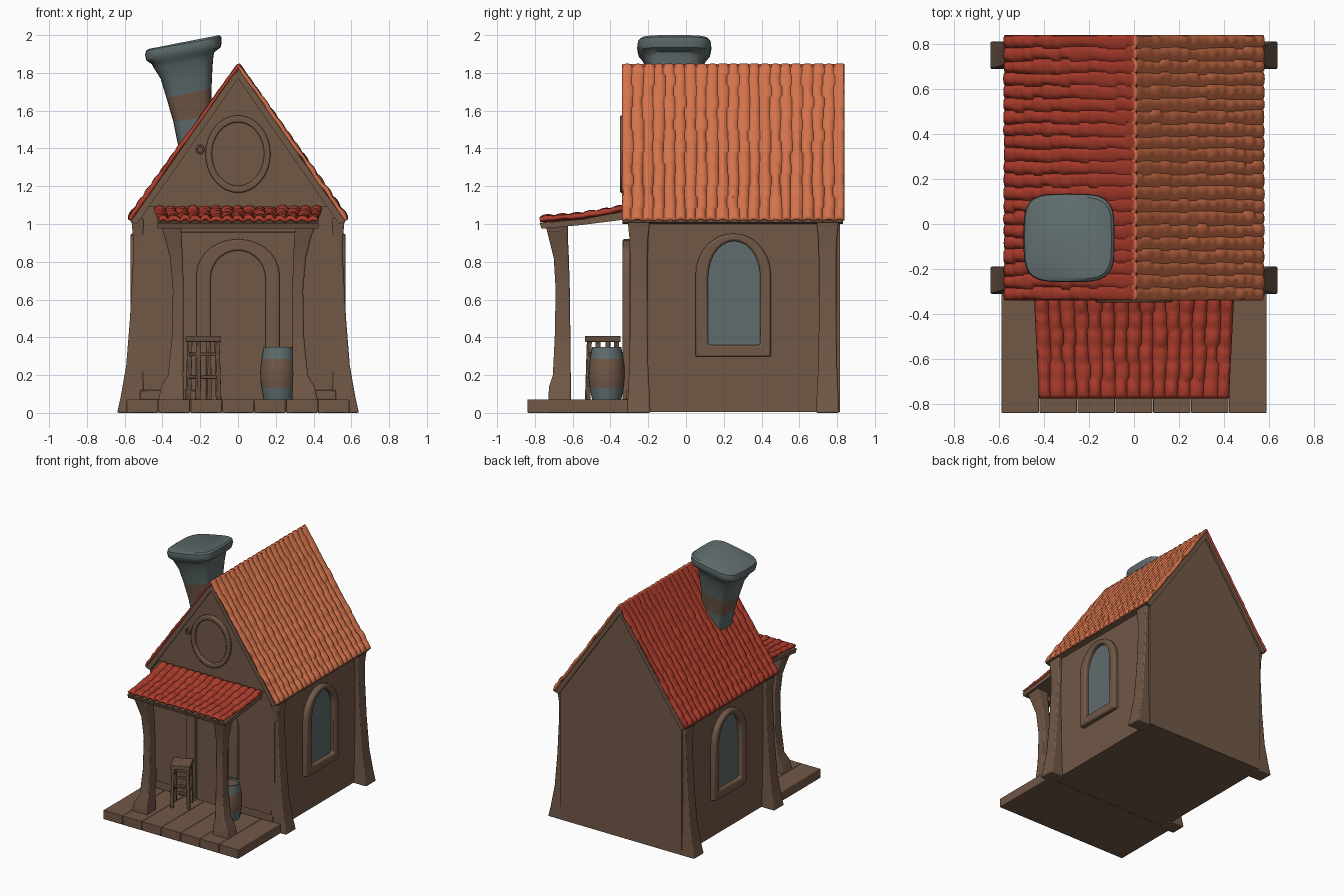
import bpy, bmesh, math, random
from mathutils import Vector

if "Cube" in bpy.data.objects:
    bpy.data.objects.remove(bpy.data.objects["Cube"])

random.seed(4)


def material(name, rgb):
    m = bpy.data.materials.new(name)
    m.diffuse_color = (*rgb, 1)
    m.use_nodes = True
    m.node_tree.nodes["Principled BSDF"].inputs["Base Color"].default_value = m.diffuse_color
    return m


WOOD = material("brown wood", (0.165, 0.098, 0.062))
RED = material("red tile", (0.42, 0.046, 0.025))
ORANGE = material("orange tile", (0.66, 0.17, 0.07))
GREY = material("blue grey", (0.115, 0.15, 0.15))


def make(name, verts, faces, mats, bevel=0.0):
    me = bpy.data.meshes.new(name)
    me.from_pydata([tuple(v) for v in verts], [], faces)
    bm = bmesh.new()
    bm.from_mesh(me)
    bmesh.ops.recalc_face_normals(bm, faces=bm.faces)
    bm.to_mesh(me)
    bm.free()
    for m in mats:
        me.materials.append(m)
    ob = bpy.data.objects.new(name, me)
    bpy.context.collection.objects.link(ob)
    if bevel:
        b = ob.modifiers.new("bevel", "BEVEL")
        b.width, b.segments = bevel, 2
    return ob


def loft(name, rings, mats, bevel=0.0):
    """Closed skin through rings of equal point count."""
    n = len(rings[0])
    faces = [(k * n + i, k * n + (i + 1) % n, (k + 1) * n + (i + 1) % n, (k + 1) * n + i)
             for k in range(len(rings) - 1) for i in range(n)]
    faces += [tuple(range(n)), tuple(range((len(rings) - 1) * n, len(rings) * n))]
    return make(name, [v for r in rings for v in r], faces, mats, bevel)


def place(pts, axis, t):
    return [(t, p, q) if axis == "x" else (p, t, q) for p, q in pts]


def prism(name, pts, axis, a, b, mat, bevel=0.0):
    return loft(name, [place(pts, axis, a), place(pts, axis, b)], [mat], bevel)


def frame(name, outer, inner, axis, a, b, bevel=0.008):
    n = len(outer)
    rings = [place(outer, axis, a), place(outer, axis, b), place(inner, axis, b), place(inner, axis, a)]
    faces = [(k * n + i, k * n + (i + 1) % n, (k + 1) % 4 * n + (i + 1) % n, (k + 1) % 4 * n + i)
             for k in range(4) for i in range(n)]
    return make(name, [v for r in rings for v in r], faces, [WOOD], bevel)


def box(name, lo, hi, mat=WOOD, bevel=0.0):
    sq = [(lo[0], lo[2]), (hi[0], lo[2]), (hi[0], hi[2]), (lo[0], hi[2])]
    return prism(name, sq, "y", lo[1], hi[1], mat, bevel)


def rect(x0, x1, y0, y1, z):
    return [(x0, y0, z), (x1, y0, z), (x1, y1, z), (x0, y1, z)]


def arch(c, hw, z0, z1, rise, n=14):
    pts = [(c - hw, z0), (c + hw, z0)]
    return pts + [(c + hw * math.cos(math.pi * i / n), z1 - rise + rise * math.sin(math.pi * i / n))
                  for i in range(n + 1)]


def ellipse(cx, cz, rx, rz, n=32):
    return [(cx + rx * math.cos(math.tau * i / n), cz + rz * math.sin(math.tau * i / n)) for i in range(n)]


def tiles(name, corner, across, down, cols, rows, mat, amp, thick, sag=0.0, taper=0.0, flat_top=0.0):
    """Bulging tile rows: 'across' runs along the ridge, 'down' towards the eave."""
    corner, across, down = Vector(corner), Vector(across), Vector(down)
    nrm = across.cross(down).normalized()
    nrm *= 1 if nrm.z > 0 else -1
    su, sv = 6, 5
    jit = [[random.uniform(0.65, 1.1) for _ in range(cols)] for _ in range(rows)]
    wob = [[random.uniform(-0.12, 0.12) for _ in range(cols + 1)] for _ in range(rows)]
    verts, faces, w = [], [], cols * su + 1
    for j in range(rows * sv + 1):
        r = min(j // sv, rows - 1)
        tv = j / sv - r
        v = j / (rows * sv)
        for i in range(w):
            c = min(i // su, cols - 1)
            tu = i / su - c
            shift = (wob[r][c] * (1 - tu) + wob[r][c + 1] * tu) if 0 < i < w - 1 else 0
            u = (i / su + shift) / cols
            fade = 1 - flat_top * (1 - v)
            row = 0.35 + 0.65 * math.sin(math.pi * min(1, 0.12 + tv * 0.88)) ** 0.6
            row = 1 - (1 - row) * fade
            h = amp * math.sin(math.pi * tu) ** 0.5 * row * jit[r][c] * fade if 0 < tu < 1 else 0
            u = 0.5 + (u - 0.5) * (1 - taper * v)
            verts.append(corner + across * u + down * v + nrm * (h - sag * math.sin(math.pi * v)))
    for j in range(rows * sv):
        for i in range(w - 1):
            a = j * w + i
            faces.append((a, a + 1, a + w + 1, a + w))
    ob = make(name, verts, faces, [mat])
    if ob.data.polygons[0].normal.z < 0:
        ob.data.flip_normals()
    s = ob.modifiers.new("thickness", "SOLIDIFY")
    s.thickness, s.offset = thick, -1
    return ob


# House body and projecting front gable
prism("house_walls", [(-.53, .005), (.53, .005), (.53, 1.04), (0, 1.79), (-.53, 1.04)], "y", -.30, .815, WOOD)
prism("front_gable", [(-.49, 1.09), (.49, 1.09), (0, 1.79)], "y", -.325, -.29, WOOD)

# Roof boards and tiles
prism("roof_boards", [(-.57, 1.01), (0, 1.825), (.57, 1.01), (.535, 1.0), (0, 1.77), (-.535, 1.0)],
      "y", -.335, .83, WOOD)
for side, mat, ft in ((-1, RED, .75), (1, ORANGE, .5)):
    tiles("left_roof_tiles" if side < 0 else "right_roof_tiles", (0, -.34, 1.845), (0, 1.18, 0),
          (side * .575, 0, -.825), 21, 14, mat, .022, .018, flat_top=ft)

# Flared corner posts: height, inner x, outer x, half depth
POST = [(0, .50, .64, .062), (.08, .50, .622, .058), (.25, .50, .592, .05), (.5, .50, .572, .046),
        (.8, .50, .556, .046), (.93, .50, .556, .05), (1.03, .50, .565, .06)]
for side in (-1, 1):
    for cy, nm in ((-.25, "front"), (.75, "back")):
        loft(f"{nm}_corner_post", [rect(side * a, side * b, cy - d, cy + d, z) for z, a, b, d in POST],
             [WOOD], .008)

# Porch floor of planks
for i in range(7):
    w = 1.18 / 7
    box("porch_plank", (-.59 + i * w + .001, -.84, 0), (-.59 + (i + 1) * w - .001, -.28, .072), WOOD, .004)
for side in (-1, 1):
    x = sorted((side * .22, side * .52))
    box("skirting", (x[0], -.315, .07), (x[1], -.29, .12), WOOD, .005)

# Porch posts: height, outer x, inner x, front y, back y
PORCH = [(.06, .425, .285, -.73, -.61), (.14, .405, .288, -.725, -.61), (.2, .37, .29, -.705, -.61),
         (.4, .35, .288, -.695, -.612), (.65, .345, .288, -.69, -.615), (.82, .36, .292, -.70, -.62),
         (.92, .385, .298, -.725, -.625), (1.0, .41, .30, -.745, -.625)]
for side in (-1, 1):
    loft("porch_post", [rect(side * a, side * b, c, d, z) for z, a, b, c, d in PORCH], [WOOD], .008)

# Porch roof: boards, beams, tiles
prism("porch_roof_boards", [(-.31, 1.07), (-.55, 1.025), (-.775, 1.005), (-.765, .975), (-.55, .995), (-.31, 1.025)],
      "x", -.425, .425, WOOD)
box("porch_front_beam", (-.40, -.735, .955), (.40, -.66, .995), WOOD, .008)
tiles("porch_roof_tiles", (-.445, -.325, 1.082), (.89, 0, 0), (0, -.45, -.055), 15, 6, RED, .022, .02,
      sag=.01, taper=.05)

# Arched door
frame("door_frame", arch(0, .22, .07, .92, .19), arch(0, .145, .07, .86, .15), "y", -.29, -.335)
prism("door", arch(0, .15, .07, .865, .15), "y", -.29, -.305, WOOD)
for x in (-.05, .05):
    box("door_batten", (x - .003, -.309, .08), (x + .003, -.30, .82))

# Round gable window and peg
frame("round_window_frame", ellipse(0, 1.37, .172, .205), ellipse(0, 1.37, .138, .168), "y", -.31, -.35)
prism("round_window_panel", ellipse(0, 1.37, .142, .172), "y", -.31, -.33, WOOD)
frame("gable_peg", ellipse(-.2, 1.395, .024, .024, 14), ellipse(-.2, 1.395, .013, .013, 14), "y", -.31, -.34, .003)

# Arched side windows
for s in (-1, 1):
    frame("side_window_frame", arch(.25, .2, .295, .95, .22), arch(.255, .138, .36, .91, .19), "x",
          s * .52, s * .57, .012)
    prism("side_window_glass", arch(.255, .142, .355, .915, .19), "x", s * .528, s * .536, GREY)


# Leaning chimney: left (x, z), right (x, z), half depth
def rounded_ring(l, r, hd, cy=-.062, n=28):
    out = []
    for i in range(n):
        a = math.tau * i / n
        c, s = [math.copysign(abs(f(a)) ** .5, f(a)) for f in (math.cos, math.sin)]
        t = .5 + .5 * c
        out.append((l[0] + (r[0] - l[0]) * t, cy + hd * s, l[1] + (r[1] - l[1]) * t))
    return out


CHIM = [((-.27, 1.25), (-.13, 1.27), .085), ((-.32, 1.43), (-.145, 1.46), .095),
        ((-.342, 1.54), (-.143, 1.575), .105), ((-.378, 1.665), (-.14, 1.72), .122),
        ((-.41, 1.77), (-.135, 1.83), .142), ((-.445, 1.825), (-.13, 1.89), .16),
        ((-.455, 1.845), (-.125, 1.91), .17), ((-.485, 1.865), (-.092, 1.935), .19),
        ((-.492, 1.895), (-.086, 1.965), .197), ((-.487, 1.918), (-.088, 1.99), .194),
        ((-.472, 1.927), (-.1, 2.0), .182)]
chim = loft("chimney", [rounded_ring(*c) for c in CHIM], [GREY, WOOD])
for p in chim.data.polygons:  # brown band
    p.material_index = int(1.55 < p.center.z < 1.70 and len(p.vertices) == 4)

# Barrel with grey ends and brown middle
BAR = [(.07, .077), (.10, .083), (.135, .09), (.17, .094), (.21, .096), (.25, .094), (.285, .089),
       (.32, .083), (.35, .077), (.35, .066), (.338, .064)]
bar = loft("barrel", [[(.213 + r * math.cos(math.tau * i / 24), -.42 + r * math.sin(math.tau * i / 24), z)
                       for i in range(24)] for z, r in BAR], [GREY, WOOD])
for p in bar.data.polygons:
    p.material_index = int(.135 < p.center.z < .28 or len(p.vertices) > 4)

# Stool, turned a little
CA, SA = math.cos(math.radians(25)), math.sin(math.radians(25))


def stool_part(name, x0, x1, y0, y1, z0, z1, flare=0.0):
    def ring(z, f):
        return [(-.183 + CA * x - SA * y, -.44 + SA * x + CA * y, z)
                for x, y, _ in rect(x0 * f, x1 * f, y0 * f, y1 * f, z)]
    loft(name, [ring(z0, 1 + flare), ring(z1, 1)], [WOOD], .004)


stool_part("stool_seat", -.072, .072, -.072, .072, .375, .408)
for sx in (-1, 1):
    for sy in (-1, 1):
        stool_part("stool_leg", sx * .043, sx * .065, sy * .043, sy * .065, .07, .38, .12)
for z in (.18, .30):
    for s in (-1, 1):
        stool_part("stool_rung", -.055, .055, s * .05, s * .064, z, z + .02)
        stool_part("stool_rung", s * .05, s * .064, -.055, .055, z, z + .02)

# Smooth curved parts, keep edges sharp
bpy.ops.object.select_all(action="SELECT")
bpy.context.view_layer.objects.active = chim
bpy.ops.object.shade_smooth_by_angle(angle=math.radians(35))
